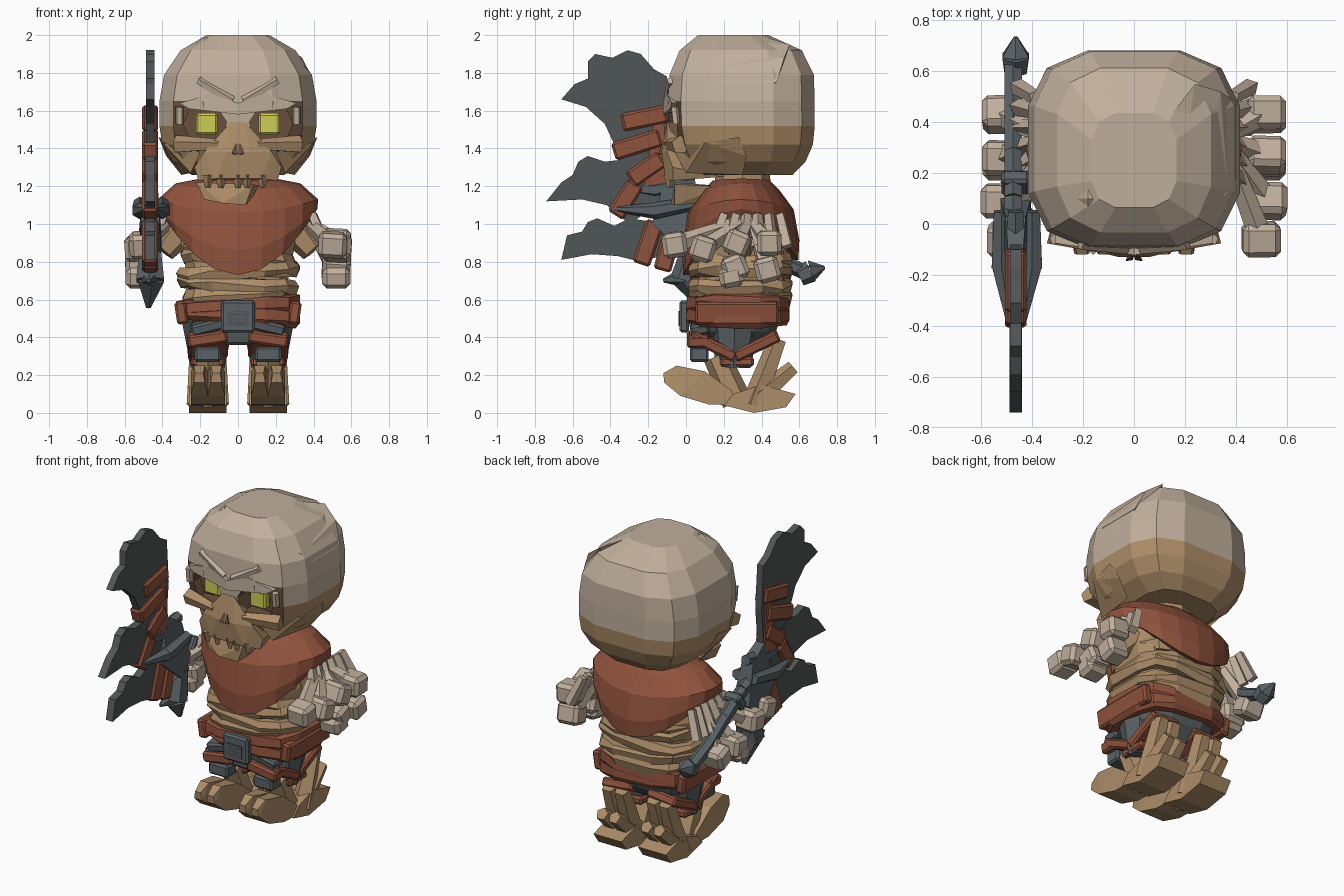
import bpy, bmesh, math, random
from mathutils import Vector, Matrix

random.seed(4)
if bpy.data.objects.get("Cube"):
    bpy.data.objects.remove(bpy.data.objects["Cube"])


def material(name, rgb):
    m = bpy.data.materials.new(name)
    m.use_nodes = True
    m.diffuse_color = (*rgb, 1)
    m.node_tree.nodes["Principled BSDF"].inputs["Base Color"].default_value = (*rgb, 1)
    return m


PALE = material("pale bone", (.53, .43, .335))
TAN = material("tan bone", (.42, .27, .14))
BRICK = material("brick leather", (.28, .085, .046))
STEEL = material("steel grey", (.10, .12, .13))
BLADE = material("dark iron", (.083, .092, .094))
YELLOW = material("yellow eye", (.62, .61, .09))
HOLLOW = material("dark brown", (.14, .08, .045))


def finish(name, bm, *mats):
    bmesh.ops.recalc_face_normals(bm, faces=bm.faces[:])
    mesh = bpy.data.meshes.new(name)
    bm.to_mesh(mesh)
    bm.free()
    for m in mats:
        mesh.materials.append(m)
    ob = bpy.data.objects.new(name, mesh)
    bpy.context.collection.objects.link(ob)
    return ob


def loft(name, rings, mat, n=12, power=3.2, rough=0.0, tilt=0.0):
    """Stack rounded-square rings given as (z, half width, front y, back y)."""
    bm = bmesh.new()
    rows = []
    for z, hx, y0, y1 in rings:
        row = []
        for i in range(n):
            a = math.tau * (i + .5) / n
            c, s = math.cos(a), math.sin(a)
            x = math.copysign(abs(c) ** (2 / power), c) * hx
            y = (y0 + y1) / 2 + math.copysign(abs(s) ** (2 / power), s) * (y1 - y0) / 2
            row.append(bm.verts.new((x, y, z + tilt * x + random.uniform(-rough, rough))))
        rows.append(row)
    for a, b in zip(rows, rows[1:]):
        for i in range(n):
            j = (i + 1) % n
            bm.faces.new((a[i], a[j], b[j], b[i]))
    bm.faces.new(rows[0])
    bm.faces.new(rows[-1])
    return finish(name, bm, mat)


def hull(name, points, mat):
    bm = bmesh.new()
    for p in points:
        bm.verts.new(p)
    bmesh.ops.convex_hull(bm, input=bm.verts[:])
    return finish(name, bm, mat)


def box(name, center, size, mat, tilt=0.0, roll=0.0, bevel=0.012):
    bm = bmesh.new()
    bmesh.ops.create_cube(bm, size=1)
    bmesh.ops.scale(bm, vec=size, verts=bm.verts[:])
    if bevel:
        bmesh.ops.bevel(bm, geom=bm.edges[:], offset=bevel, segments=1, affect='EDGES')
    bm.transform(Matrix.Translation(center) @ Matrix.Rotation(tilt, 4, 'X') @ Matrix.Rotation(roll, 4, 'Y'))
    return finish(name, bm, mat)


def bar(name, p0, p1, r0, r1, mat, sides=5):
    p0, p1 = Vector(p0), Vector(p1)
    d = p1 - p0
    bm = bmesh.new()
    bmesh.ops.create_cone(bm, cap_ends=True, segments=sides, radius1=r0, radius2=r1, depth=d.length)
    bm.transform(Matrix.Translation((p0 + p1) / 2) @ d.to_track_quat('Z', 'Y').to_matrix().to_4x4())
    return finish(name, bm, mat)


def plate(name, outline, x, thick, mat):
    """Extrude a side outline of (y, z) points along x."""
    bm = bmesh.new()
    f = bm.faces.new([bm.verts.new((x - thick / 2, y, z)) for y, z in outline])
    g = bmesh.ops.extrude_face_region(bm, geom=[f])
    bmesh.ops.translate(bm, vec=(thick, 0, 0), verts=[v for v in g["geom"] if isinstance(v, bmesh.types.BMVert)])
    return finish(name, bm, mat)


SIDES = (("left", 1), ("right", -1))

# Skull with pale crown, tan lower half and cut eye sockets
skull = loft("skull", [(1.26, .25, .06, .57), (1.33, .35, -.04, .64), (1.42, .41, -.08, .68),
                       (1.52, .425, -.10, .69), (1.65, .425, -.105, .69), (1.79, .40, -.095, .685),
                       (1.92, .31, -.04, .62), (2.0, .17, .06, .44)], PALE)
for m in (TAN, HOLLOW):
    skull.data.materials.append(m)
for side, s in SIDES:
    cutter = hull("socket_cutter", [(s * x, y, z) for y in (-.3, .02) for x, z in
                                    ((.06, 1.54), (.09, 1.45), (.25, 1.44), (.29, 1.53), (.25, 1.62), (.10, 1.60))], HOLLOW)
    mod = skull.modifiers.new("socket", 'BOOLEAN')
    mod.operation, mod.solver, mod.object = 'DIFFERENCE', 'EXACT', cutter
    bpy.context.view_layer.objects.active = skull
    bpy.ops.object.modifier_apply(modifier=mod.name)
    bpy.data.objects.remove(cutter)
for p in skull.data.polygons:
    c = p.center
    inside = -.09 < c.y < .04 and .05 < abs(c.x) < .30 and 1.43 < c.z < 1.63
    p.material_index = 2 if inside else int(c.z < 1.52)

# Face details
for side, s in SIDES:
    box(side + "_eye", (s * .165, -.01, 1.53), (.115, .06, .115), YELLOW)
    hull(side + "_brow", [(s * x, y, z) for x, z in ((0, 1.58), (.11, 1.60), (.26, 1.61), (.31, 1.64),
                                                     (.14, 1.69), (0, 1.64)) for y in (-.122 + .15 * x, -.04)], PALE)
    bar(side + "_forehead_ridge", (s * .03, -.09, 1.65), (s * .21, -.08, 1.76), .03, .022, PALE)
    bar(side + "_cheek_bone", (s * .10, -.09, 1.42), (s * .33, -.03, 1.42), .03, .05, TAN)
    bar(side + "_socket_side", (s * .31, -.06, 1.62), (s * .31, -.05, 1.53), .022, .022, PALE)
    hull(side + "_jaw_corner", [(s * x, y, z) for x, y, z in ((.2, -.06, 1.38), (.40, .1, 1.43), (.38, .32, 1.36),
                                                          (.25, .0, 1.27), (.3, .3, 1.26), (.42, .28, 1.46))], TAN)
    bar(side + "_nostril", (s * .02, -.135, 1.37), (s * .008, -.125, 1.425), .018, .006, HOLLOW, 3)
hull("muzzle", [(s * x, y, z) for s in (1, -1) for x, y, z in
                ((.04, -.1, 1.54), (.06, -.13, 1.38), (.18, -.1, 1.38), (.23, -.07, 1.30),
                 (.21, -.07, 1.23), (.12, -.11, 1.24), (.15, .2, 1.25))], TAN)
for x in (-.16, -.09, .0, .05, .13):
    bar("upper_tooth", (x, -.085, 1.26), (x, -.085, 1.19), .036, .012, TAN, 4)
hull("lower_jaw", [(-.22, -.05, 1.22), (.08, -.06, 1.21), (-.18, -.05, 1.13), (.04, -.06, 1.10), (-.08, -.08, 1.11),
                   (-.2, .2, 1.2), (.12, .2, 1.2), (-.1, .2, 1.12), (.06, .2, 1.12)], TAN)
hull("cracked_crown_panel", [(.14, .42, 1.99), (.17, .12, 1.975), (.27, .07, 1.90), (.24, .55, 1.95), (.34, .52, 1.88),
                             (.37, .12, 1.82), (.40, .18, 1.75), (.40, .48, 1.75), (.2, .3, 1.6)], PALE)
hull("crown_chip", [(-.25, .1, 1.93), (-.18, .18, 1.98), (-.11, .09, 1.98), (-.18, .04, 1.95), (-.18, .1, 1.99)], PALE)
bar("neck", (0, .3, 1.1), (0, .3, 1.3), .16, .14, TAN, 8)

# Cape: long at front and back, lifted over the arms
bm = bmesh.new()
rows = []
for hx, hy, top, drop in ((.20, .15, 1.24, .01), (.33, .20, 1.215, .04), (.425, .28, 1.13, .07),
                          (.42, .31, 1.08, .22), (.40, .305, 1.05, .32)):
    row = []
    for i in range(20):
        a = math.tau * i / 20
        fall = math.sin(a) ** 2 * (1 if math.sin(a) < 0 else .75)
        row.append(bm.verts.new((hx * math.cos(a), .29 + hy * math.sin(a), top - drop * fall)))
    rows.append(row)
for a, b in zip(rows, rows[1:]):
    for i in range(20):
        bm.faces.new((a[i], a[i - 1], b[i - 1], b[i]))
cape = finish("cape", bm, BRICK)
mod = cape.modifiers.new("cloth thickness", 'SOLIDIFY')
mod.thickness = .03

# Ribs, wrapped waist, belt and hips
loft("chest", [(.70, .27, .06, .52), (.9, .31, .07, .52), (1.08, .27, .1, .48)], TAN)
for i, (z, w) in enumerate(((.62, .30), (.68, .33), (.75, .335), (.82, .31), (.89, .30))):
    loft("rib_wrap", [(z - .038, w - .02, .02, .555), (z, w, .005, .57), (z + .038, w - .02, .02, .555)],
         TAN, rough=.014, tilt=.06 * (-1) ** i)
for z, t in ((.56, .06), (.52, -.07)):
    loft("belt", [(z - .05, .31, .02, .54), (z - .02, .335, -.005, .555), (z + .04, .335, 0, .55),
                  (z + .05, .30, .03, .53)], BRICK, rough=.008, tilt=t)
loft("hips", [(.36, .17, .14, .42), (.43, .25, .07, .48), (.52, .29, .04, .51)], STEEL)
box("buckle", (0, -.01, .51), (.18, .05, .17), STEEL)
box("buckle_inset", (0, -.036, .50), (.11, .008, .08), BLADE, bevel=0)
for i in range(3):
    box("buckle_groove", (0, -.037, .49 + .02 * i), (.07, .008, .008), STEEL, bevel=0)
box("loin_flap", (0, .06, .41), (.16, .06, .10), BLADE)

# Legs: armoured thighs with straps, bony legs and clawed feet
for side, s in SIDES:
    x = s * .16
    bar(side + "_thigh", (s * .16, .26, .5), (x, .25, .24), .14, .09, STEEL, 8)
    box(side + "_belt_flap", (s * .30, .27, .53), (.06, .44, .12), BRICK, 0, s * .15)
    box(side + "_thigh_guard", (x, .07, .46), (.18, .1, .06), STEEL, .2, s * .25)
    box(side + "_knee_plate", (x, .07, .31), (.14, .1, .08), STEEL)
    for y, z, t in ((.15, .36, -.45), (.37, .36, .45)):
        box(side + "_thigh_strap", (x, y, z), (.21, .26, .06), BRICK, t, s * .1)
    box(side + "_front_strap", (x, .065, .39), (.21, .12, .065), BRICK, 0, s * .15)
    box(side + "_lower_strap", (x, .27, .27), (.18, .18, .05), BRICK)
    for dx in (-.045, .045):
        hull(side + "_toe", [(x + dx + k * w, y, z) for k in (-1, 1) for y, z, w in
                             ((-.12, .21, .02), (-.115, .16, .03), (-.05, .25, .03), (-.03, .09, .045), (.1, .22, .045),
                              (.12, .045, .045), (.24, .12, .045), (.28, .04, .045))], TAN)
        bar(side + "_rear_bone", (x + dx, .49, .39), (x + dx, .36, .04), .05, .07, TAN)
        bar(side + "_heel_spur", (x + dx, .37, .07), (x + dx, .57, .24), .065, .04, TAN)
    bar(side + "_shin", (x, .16, .3), (x, .27, .06), .07, .08, TAN, 6)
    hull(side + "_heel", [(x + dx, y, z) for dx in (-.1, .1) for y, z in
                          ((.2, .04), (.36, .0), (.53, .03), (.58, .1), (.4, .15), (.25, .1))], TAN)

# Arms: fan of bones ending in blocky knuckles; the right hand is open above for the handle
for side, s in SIDES:
    bar(side + "_shoulder", (s * .28, .3, 1.0), (s * .40, .28, .86), .10, .07, TAN, 6)
    blocks = [(-.06, .89, .50), (.09, .87, .525), (.26, .77, .52), (.43, .76, .52)]
    if s > 0:
        blocks += [(.44, .90, .52), (.27, .90, .52)]
    for y, z, x in blocks:
        tip = Vector((s * x, y, z))
        root = Vector((s * .38, .32 + .2 * (y - .25), 1.0))
        bar(side + "_finger_bone", root, tip, .035, .05, PALE)
        box(side + "_knuckle", tip, (.15, .13, .13), PALE, random.uniform(-.4, .4), s * .06, .022)
    for i in range(6):
        bar(side + "_wrist_splint", (s * .39, .20 + .06 * i, 1.05), (s * .46, .14 + .08 * i, .88), .028, .035, PALE, 4)
    box(side + "_fist", (s * .52, .24, .72), (.15, .13, .11), PALE, .2, 0, .025)

# Weapon: scalloped blades, leather wraps, clawed guard and handle
WX = -.465
plate("upper_blade", [(-.1, 1.78), (-.17, 1.82), (-.24, 1.9), (-.31, 1.92), (-.39, 1.88), (-.48, 1.9), (-.52, 1.86),
                      (-.52, 1.77), (-.59, 1.74), (-.66, 1.66), (-.53, 1.62), (-.43, 1.53), (-.37, 1.4), (-.34, 1.2),
                      (-.12, 1.1), (-.08, 1.5)], WX, .045, BLADE)
plate("middle_blade", [(-.26, 1.28), (-.34, 1.34), (-.43, 1.33), (-.52, 1.36), (-.57, 1.33), (-.6, 1.26), (-.66, 1.22),
                       (-.74, 1.12), (-.55, 1.13), (-.42, 1.1), (-.3, 1.0), (-.15, 1.1)], WX, .05, BLADE)
plate("lower_blade", [(-.3, 1.03), (-.38, .99), (-.47, 1.03), (-.52, 1.01), (-.55, .96), (-.63, .94), (-.66, .81),
                      (-.5, .84), (-.36, .83), (-.24, .80), (-.1, .84), (-.1, 1.0)], WX, .05, BLADE)
for y, z, length, t in ((-.22, 1.56, .24, .2), (-.26, 1.42, .26, .3), (-.21, 1.29, .2, .6),
                        (-.32, 1.13, .2, 1.0), (-.2, .9, .24, 1.25), (-.1, .85, .2, 1.3)):
    box("blade_wrap", (WX, y, z), (.085, length, .095), BRICK, t)
plate("wrap_spine", [(-.16, 1.62), (-.12, 1.62), (-.1, 1.2), (-.22, 1.2)], WX, .065, BRICK)
for dx, z in ((-.055, 1.06), (.065, 1.06), (0, 1.17)):
    bar("guard_claw", (WX + dx, .05, z + .05), (WX + dx, -.17, z + .01), .035, .045, STEEL, 6)
    bar("guard_claw_tip", (WX + dx, -.16, z + .01), (WX + dx * .5, -.38, z + .02), .045, .012, STEEL, 6)
hull("guard", [(WX + dx * w, y, z) for dx in (-1, 1) for y, z, w in
               ((-.18, 1.0, .05), (-.1, 1.28, .03), (.03, 1.2, .04), (.1, .95, .06), (0, .85, .06))], STEEL)
path = [(-.02, 1.1), (.1, 1.05), (.28, .94), (.46, .82), (.64, .74)]
for a, b in zip(path, path[1:]):
    bar("handle", (WX - .01, *a), (WX - .01, *b), .04, .04, STEEL, 6)
box("handle_collar", (WX, .16, 1.0), (.11, .06, .11), STEEL, -.6)
bar("lower_hook", (WX, .05, .9), (WX, .0, .70), .06, .085, STEEL, 6)
bar("lower_hook_tip", (WX, .0, .72), (WX - .01, -.12, .70), .06, .01, STEEL, 6)
bar("hanging_spike", (WX, .01, .71), (WX - .01, .08, .56), .08, .015, STEEL, 6)
bar("pommel", (WX, .60, .72), (WX, .66, .75), .05, .06, STEEL, 6)
bar("pommel_spike", (WX, .66, .75), (WX, .735, .77), .06, .008, STEEL, 6)
